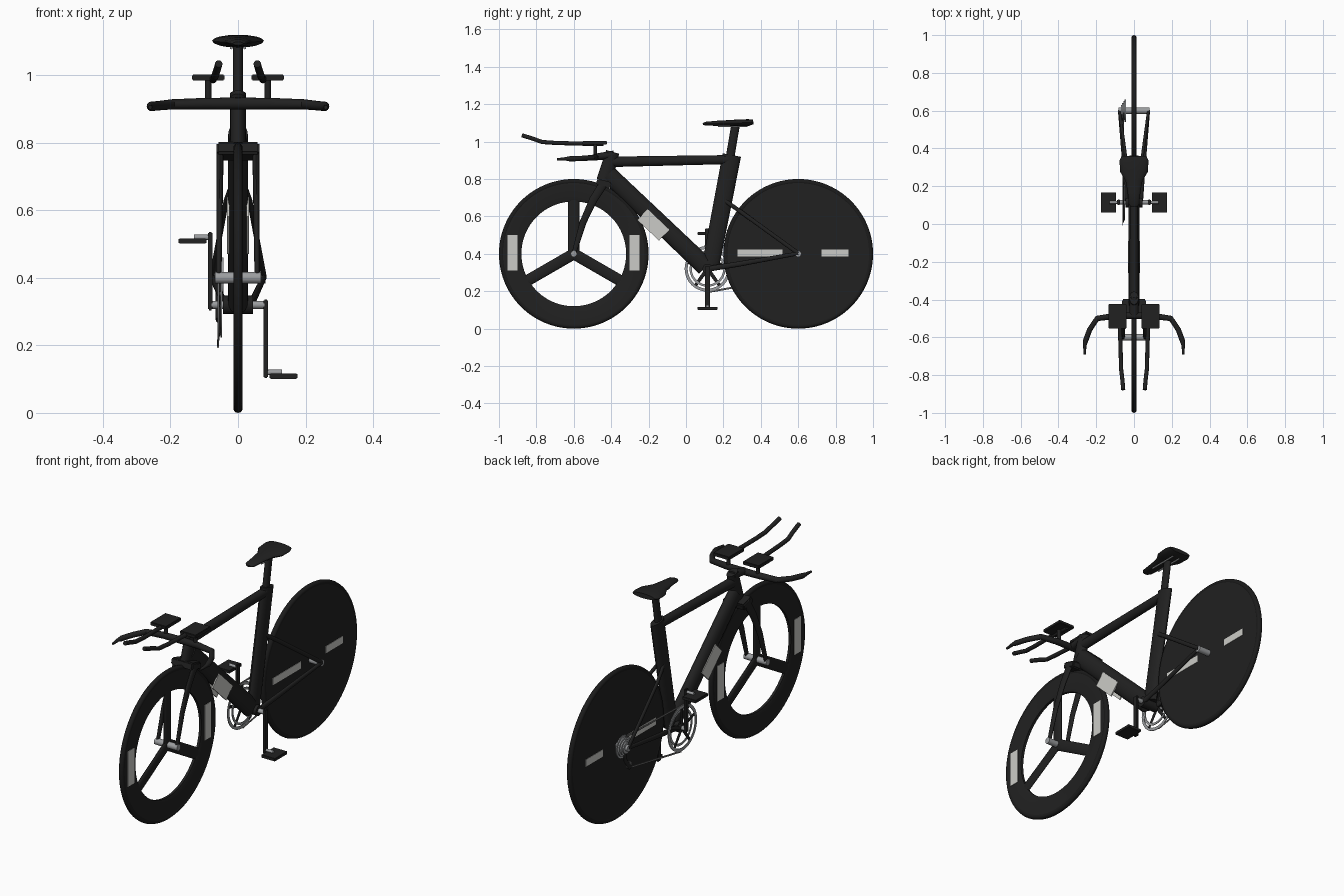
import bpy, bmesh, math
from mathutils import Vector, Matrix

if "Cube" in bpy.data.objects:
    bpy.data.objects.remove(bpy.data.objects["Cube"])


def material(name, rgb):
    m = bpy.data.materials.new(name)
    m.diffuse_color = (*rgb, 1)
    m.use_nodes = True
    m.node_tree.nodes["Principled BSDF"].inputs["Base Color"].default_value = m.diffuse_color
    return m


BLACK = material("carbon black", (0.015, 0.015, 0.015))
RUBBER = material("rubber black", (0.011, 0.011, 0.011))
STEEL = material("steel grey", (0.33, 0.34, 0.35))
CHAIN = material("dark chain grey", (0.13, 0.13, 0.13))
PALE = material("pale grey", (0.6, 0.6, 0.57))
X, Z = Vector((1, 0, 0)), Vector((0, 0, 1))


def finish(name, bm, mat, smooth=True):
    bmesh.ops.recalc_face_normals(bm, faces=bm.faces)
    me = bpy.data.meshes.new(name)
    bm.to_mesh(me)
    bm.free()
    me.materials.append(mat)
    ob = bpy.data.objects.new(name, me)
    bpy.context.collection.objects.link(ob)
    if smooth:
        bpy.context.view_layer.objects.active = ob
        ob.select_set(True)
        bpy.ops.object.shade_smooth_by_angle(angle=math.radians(40))
        ob.select_set(False)
    return ob


def tube(name, pts, radii, mat, ref=X, n=16):
    """Oval tube along a path; radii are (along ref, across) half sizes."""
    bm = bmesh.new()
    pts = [Vector(p) for p in pts]
    rings = []
    for i, p in enumerate(pts):
        t = (pts[min(i + 1, len(pts) - 1)] - pts[max(i - 1, 0)]).normalized()
        u = (ref - t * ref.dot(t)).normalized()
        v = t.cross(u)
        a, b = radii[i] if len(radii) > 1 else radii[0]
        rings.append([bm.verts.new(p + u * a * math.cos(k * math.tau / n) + v * b * math.sin(k * math.tau / n))
                      for k in range(n)])
    for r, s in zip(rings, rings[1:]):
        for k in range(n):
            bm.faces.new((r[k], r[(k + 1) % n], s[(k + 1) % n], s[k]))
    bm.faces.new(rings[0])
    bm.faces.new(rings[-1])
    return finish(name, bm, mat)


def lathe(name, profile, centre, mat, n=96):
    """Closed (radius, x) profile spun about the x axis."""
    bm = bmesh.new()
    cx, cy, cz = centre
    rings = []
    for k in range(n):
        a = k * math.tau / n
        rings.append([bm.verts.new((cx + x, cy + r * math.sin(a), cz + r * math.cos(a))) for r, x in profile])
    m = len(profile)
    for k in range(n):
        r, s = rings[k], rings[(k + 1) % n]
        for j in range(m):
            bm.faces.new((r[j], r[(j + 1) % m], s[(j + 1) % m], s[j]))
    bmesh.ops.remove_doubles(bm, verts=bm.verts, dist=1e-5)
    return finish(name, bm, mat)


def box(name, c, size, mat, tilt=0, bevel=0):
    bm = bmesh.new()
    bmesh.ops.create_cube(bm, size=1, matrix=Matrix.Translation(c) @ Matrix.Rotation(tilt, 4, 'X')
                          @ Matrix.Diagonal((*size, 1)))
    if bevel:
        bmesh.ops.bevel(bm, geom=bm.edges[:], offset=bevel, segments=2, affect='EDGES')
    return finish(name, bm, mat, False)


def rod(name, a, b, r, mat):
    return tube(name, [a, b], [(r, r)], mat, Z if abs(a[0] - b[0]) > .01 else X)


FW, RW, BB = (0, -.6, .4), (0, .6, .4), (0, .115, .32)
SIDES = (("left", -1), ("right", 1))

# Wheels: tyres, three-spoke front, solid rear disc
for label, c in (("front", FW), ("rear", RW)):
    lathe(label + "_tyre", [(.386 + .014 * math.cos(k * math.tau / 12), .014 * math.sin(k * math.tau / 12))
                            for k in range(12)], c, RUBBER)
lathe("front_rim", [(.28, -.007), (.295, -.012), (.38, -.012), (.38, .012), (.295, .012), (.28, .007)], FW, BLACK)
for k in range(3):
    a = k * math.tau / 3
    d = Vector((0, math.sin(a), math.cos(a)))
    tube(f"front_spoke_{k + 1}", [FW, Vector(FW) + d * .29], [(.01, .03)], BLACK)
lathe("rear_disc", [(0, -.012), (.38, -.012), (.38, .012), (0, .012)], RW, BLACK)
rod("front_hub", (-.068, -.6, .4), (.068, -.6, .4), .017, STEEL)
rod("rear_hub", (-.082, .6, .4), (.082, .6, .4), .017, STEEL)

# Pale panels on wheels and down tube
for side, s in SIDES:
    for i, (y0, y1, z0, z1) in enumerate(((-.955, -.9, .31, .5), (-.302, -.248, .31, .5),
                                          (.275, .515, .386, .424), (.725, .87, .386, .424))):
        box(f"{side}_wheel_panel_{i + 1}", (s * .0125, (y0 + y1) / 2, (z0 + z1) / 2),
            (.003, y1 - y0, z1 - z0), PALE)
    box(side + "_down_tube_panel", (s * .0285, -.175, .555), (.007, .16, .08), PALE, math.radians(-43.5))

# Frame
tube("head_tube", [(0, -.437, .79), (0, -.392, .945)], [(.024, .042), (.024, .036)], BLACK)
tube("top_tube", [(0, -.4, .892), (0, .24, .904)], [(.023, .028), (.022, .024)], BLACK)
tube("down_tube", [(0, -.415, .825), (0, .105, .33)], [(.029, .047), (.03, .05)], BLACK)
tube("seat_tube", [(0, .245, .928), (0, .13, .33)], [(.022, .05), (.025, .046)], BLACK)
rod("bottom_bracket_shell", (-.045, .115, .32), (.045, .115, .32), .027, BLACK)
for side, s in SIDES:
    tube(side + "_seat_stay", [(s * .012, .2, .69), (s * .035, .29, .627), (s * .077, .6, .403)], [(.008, .011)], BLACK)
    tube(side + "_chain_stay", [(s * .038, .12, .32), (s * .05, .28, .345), (s * .077, .6, .402)],
         [(.01, .015), (.009, .014), (.008, .01)], BLACK)

# Fork
box("fork_crown", (0, -.44, .775), (.128, .08, .036), BLACK, math.radians(-16), .006)
for side, s in SIDES:
    tube(side + "_fork_blade", [(s * .053, -.435, .785), (s * .054, -.495, .69), (s * .055, -.55, .57), (s * .057, -.6, .4)],
         [(.011, .024), (.01, .022), (.009, .018), (.008, .012)], BLACK)

# Seat post and saddle, lofted from nose to tail
tube("seat_post", [(0, .233, .9), (0, .265, 1.09)], [(.015, .023)], BLACK)
tube("saddle", [(0, .09, 1.094), (0, .105, 1.096), (0, .17, 1.098), (0, .23, 1.099), (0, .275, 1.1), (0, .335, 1.102), (0, .36, 1.105)],
     [(.015, .005), (.028, .01), (.034, .014), (.045, .016), (.073, .018), (.077, .018), (.066, .012)], BLACK)
for side, s in SIDES:
    rod(side + "_saddle_rail", (s * .02, .17, 1.081), (s * .02, .33, 1.081), .004, STEEL)

# Stem, base bar, arm rests and extensions
tube("stem", [(0, -.385, .93), (0, -.49, .917)], [(.024, .022), (.024, .018)], BLACK)
half = [((.26, -.69, .905), .006), ((.261, -.645, .908), .009), ((.257, -.62, .908), .014), ((.235, -.56, .91), .014),
        ((.195, -.5, .914), .015), ((.1, -.487, .916), .017)]
bar = half + [((0, -.485, .916), .018)] + [((-p[0], p[1], p[2]), r) for p, r in reversed(half)]
tube("base_bar", [p for p, r in bar], [(r, r) for p, r in bar], BLACK, Z)
for side, s in SIDES:
    rod(side + "_pad_post", (s * .088, -.485, .915), (s * .088, -.485, .99), .01, BLACK)
    box(side + "_arm_pad", (s * .088, -.488, .994), (.096, .13, .018), BLACK, 0, .003)
    tube(side + "_extension", [(s * .074, -.44, .987), (s * .074, -.56, .989), (s * .07, -.7, .993), (s * .068, -.77, .998),
                               (s * .062, -.82, 1.016), (s * .057, -.877, 1.034)], [(.011, .011)], BLACK)

# Cranks and pedals
rod("crank_axle", (-.085, .115, .32), (.085, .115, .32), .012, STEEL)
for side, s in SIDES:
    end = .32 - s * .2
    box(side + "_crank", (s * .082, .115, (.32 + end) / 2), (.014, .028, .232), BLACK, 0, .003)
    rod(side + "_pedal_axle", (s * .085, .115, end), (s * .13, .115, end), .008, STEEL)
    box(side + "_pedal", (s * .135, .115, end - .011), (.082, .106, .016), BLACK, 0, .002)

# Drivetrain on the left side
for name, r0, r1, x in (("large_chainring", .106, .122, -.059), ("small_chainring", .084, .096, -.05)):
    lathe(name, [(r0, -.002), (r1, -.002), (r1, .002), (r0, .002)], (x, BB[1], BB[2]), STEEL, 64)
for k in range(5):
    a = k * math.tau / 5
    c = Vector((-.056, BB[1], BB[2]))
    tube(f"spider_arm_{k + 1}", [c, c + Vector((0, math.sin(a), math.cos(a))) * .11], [(.004, .011), (.004, .008)], BLACK)
lathe("cassette", [(0, -.043), (.06, -.043), (.06, -.049), (.05, -.049), (.05, -.056), (.04, -.056),
                   (.04, -.063), (.03, -.063), (.03, -.07), (0, -.07)], RW, STEEL, 48)
tube("upper_chain", [(-.059, .1, .441), (-.056, .59, .452)], [(.003, .005)], CHAIN)
tube("lower_chain", [(-.059, .125, .197), (-.057, .56, .275)], [(.003, .005)], CHAIN)
tube("derailleur_cage", [(-.06, .6, .385), (-.06, .6, .33), (-.06, .56, .275)], [(.006, .012)], BLACK)
lathe("derailleur_pulley", [(0, -.004), (.02, -.004), (.02, .004), (0, .004)], (-.057, .565, .292), CHAIN, 24)
